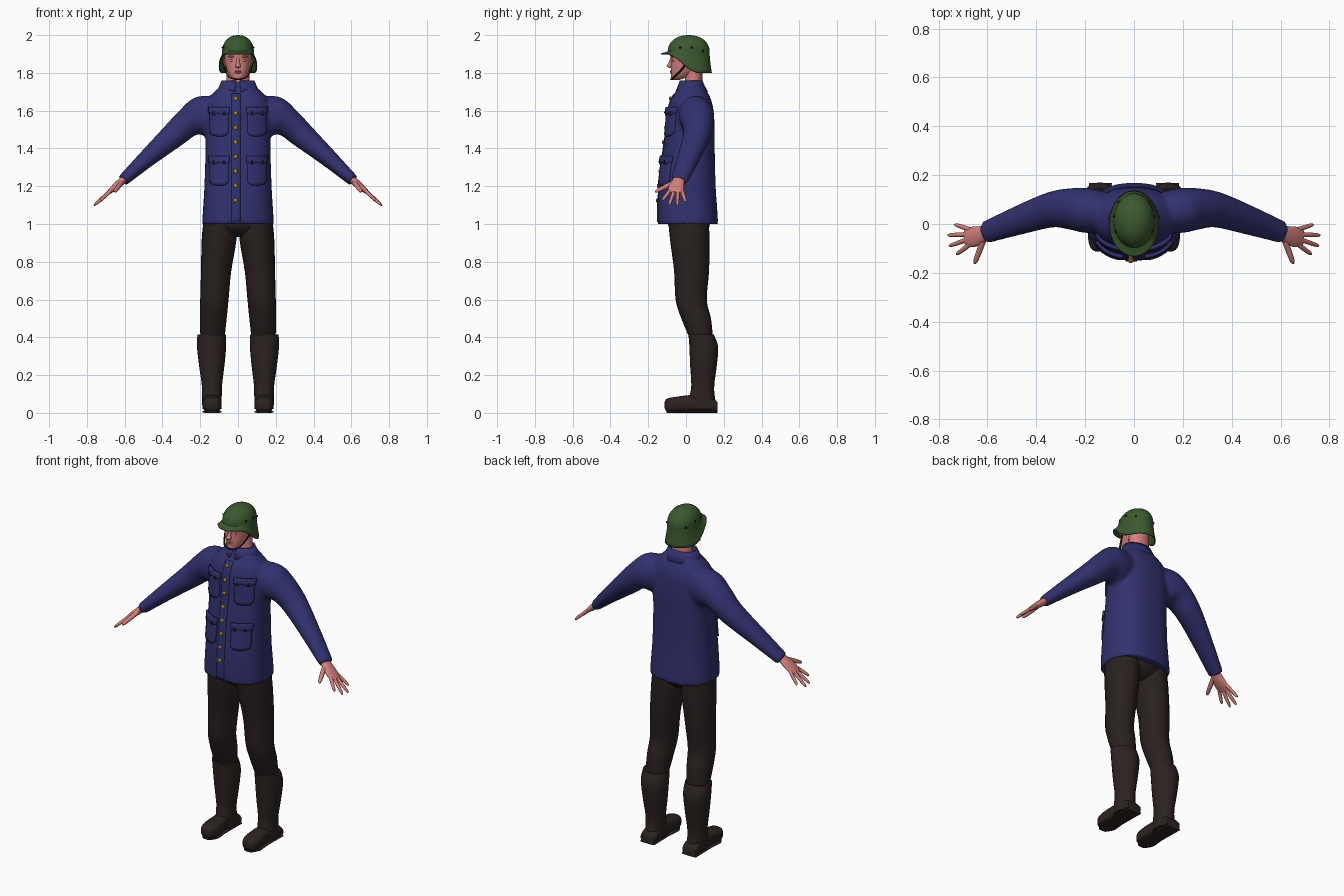
import bpy, bmesh, math
from mathutils import Vector, Matrix

if "Cube" in bpy.data.objects:
    bpy.data.objects.remove(bpy.data.objects["Cube"])

X, Y, Z = Vector((1, 0, 0)), Vector((0, 1, 0)), Vector((0, 0, 1))
SIDES = (("left", 1), ("right", -1))


def material(name, r, g, b):
    m = bpy.data.materials.new(name)
    m.use_nodes = True
    m.diffuse_color = (r, g, b, 1)
    m.node_tree.nodes["Principled BSDF"].inputs["Base Color"].default_value = (r, g, b, 1)
    return m


BLUE = material("blue cloth", .032, .031, .16)
BROWN = material("dark brown cloth", .022, .015, .014)
LEATHER = material("dark boot leather", .025, .017, .015)
SKIN = material("skin", .66, .22, .2)
GREEN = material("helmet green", .045, .1, .028)
GOLD = material("gold button", .42, .25, .01)
BLACK = material("black strap", .01, .008, .007)


def finish(name, bm, mat, angle=50):
    bmesh.ops.recalc_face_normals(bm, faces=bm.faces)
    me = bpy.data.meshes.new(name)
    bm.to_mesh(me)
    bm.free()
    me.materials.append(mat)
    me.shade_smooth()
    me.set_sharp_from_angle(angle=math.radians(angle))
    ob = bpy.data.objects.new(name, me)
    bpy.context.collection.objects.link(ob)
    return ob


def spline(pts, steps):
    # Catmull-Rom through the stations
    pts = [Vector(p) for p in pts]
    out = []
    for i in range(len(pts) - 1):
        a, b, c, d = pts[max(i - 1, 0)], pts[i], pts[i + 1], pts[min(i + 2, len(pts) - 1)]
        for k in range(steps):
            t = k / steps
            out.append(.5 * (2 * b + (c - a) * t + (2 * a - 5 * b + 4 * c - d) * t ** 2
                             + (3 * b - a - 3 * c + d) * t ** 3))
    return out + [pts[-1]]


def loft(bm, stations, frame=None, power=2, segs=24, steps=4, side=1):
    """Skin superellipse rings (x, y, z, half_u, half_v), capped at both ends."""
    st = spline(stations, steps)
    rings = []
    for i, s in enumerate(st):
        c = Vector(s[:3])
        if frame:
            u, v = frame
        else:
            t = (Vector(st[min(i + 1, len(st) - 1)][:3]) - Vector(st[max(i - 1, 0)][:3])).normalized()
            u = (Y - t * t.y).normalized()
            v = t.cross(u)
        ring = []
        for k in range(segs):
            a = math.tau * k / segs
            ca, sa = math.cos(a), math.sin(a)
            p = (c + u * s[3] * math.copysign(abs(ca) ** (2 / power), ca)
                 + v * s[4] * math.copysign(abs(sa) ** (2 / power), sa))
            ring.append(bm.verts.new((p.x * side, p.y, p.z)))
        rings.append(ring)
    for r, q in zip(rings, rings[1:]):
        for k in range(segs):
            j = (k + 1) % segs
            bm.faces.new((r[k], r[j], q[j], q[k]))
    bm.faces.new(rings[0])
    bm.faces.new(rings[-1])


def part(name, stations, mat, **kw):
    bm = bmesh.new()
    loft(bm, stations, **kw)
    return finish(name, bm, mat)


def ball(name, loc, size, mat):
    bm = bmesh.new()
    bmesh.ops.create_uvsphere(bm, u_segments=12, v_segments=8, radius=1,
                              matrix=Matrix.Translation(loc) @ Matrix.Diagonal((*size, 1)))
    return finish(name, bm, mat)


def upright(rows):
    # (z, x, rx, front y, back y) -> loft stations
    return [(x, (f + b) / 2, z, rx, (b - f) / 2) for z, x, rx, f, b in rows]


# Jacket: torso and sleeves fused into one smooth skin
TORSO = upright([(1.0, 0, .19, -.15, .17), (1.1, 0, .184, -.149, .164), (1.2, 0, .178, -.143, .157),
                 (1.4, 0, .172, -.12, .152), (1.5, 0, .175, -.105, .152), (1.6, 0, .172, -.097, .146),
                 (1.66, 0, .158, -.08, .132), (1.7, 0, .125, -.055, .112), (1.72, 0, .103, -.043, .1),
                 (1.75, 0, .085, -.032, .087)])
POWER = 2.4
SLEEVE = [(.08, .04, 1.58, .08, .09), (.19, .055, 1.57, .092, .108), (.26, .062, 1.54, .085, .08),
          (.34, .058, 1.47, .073, .068), (.472, .015, 1.355, .06, .049), (.61, -.035, 1.23, .046, .031)]
bm = bmesh.new()
loft(bm, TORSO, frame=(X, Y), power=POWER, segs=40)
for _, s in SIDES:
    loft(bm, SLEEVE, side=s, segs=28)
jacket = finish("jacket", bm, BLUE)
mod = jacket.modifiers.new("fuse", "REMESH")
mod.mode, mod.voxel_size, mod.use_smooth_shade = "VOXEL", .01, True
mod = jacket.modifiers.new("soften", "SMOOTH")
mod.factor, mod.iterations = .5, 5


def chest_y(x, z):
    # front surface of the torso
    a, b = next((p, q) for p, q in zip(TORSO, TORSO[1:]) if q[2] >= z or q is TORSO[-1])
    t = (z - a[2]) / (b[2] - a[2])
    cy, rx, ry = [a[i] + (b[i] - a[i]) * t for i in (1, 3, 4)]
    return cy - ry * max(0, 1 - min(1, abs(x) / rx) ** POWER) ** (1 / POWER)


def panel(name, x0, x1, z0, z1, lift, edge, nx=12, nz=8, thick=.014):
    """Cloth patch following the chest; edge(u) raises the lower hem."""
    bm = bmesh.new()
    grid = []
    for i in range(nx + 1):
        u = i / nx
        x, low = x0 + (x1 - x0) * u, z0 + edge(u)
        zs = [low + (z1 - low) * j / nz for j in range(nz + 1)]
        grid.append([bm.verts.new((x, chest_y(x, z) - lift, z)) for z in zs])
    for a, b in zip(grid, grid[1:]):
        for j in range(nz):
            bm.faces.new((a[j], b[j], b[j + 1], a[j + 1]))
    ob = finish(name, bm, BLUE)
    if ob.data.polygons[0].normal.y > 0:
        ob.data.flip_normals()
    mod = ob.modifiers.new("thickness", "SOLIDIFY")
    mod.thickness, mod.offset = thick, -1
    return ob


panel("button_placket", -.035, .012, 1.01, 1.69, .004, lambda u: 0, 4, 30, .01)
for i in range(8):
    z = 1.125 + i * .077
    ball(f"jacket_button_{i + 1}", (-.013, chest_y(-.013, z) - .006, z), (.011, .006, .011), GOLD)
for label, s in SIDES:
    for row, top in (("chest", 1.62), ("hip", 1.36)):
        panel(f"{label}_{row}_pocket", .052 * s, .152 * s, top - .155, top - .01, .011,
              lambda u: .02 * abs(2 * u - 1) ** 4)
        panel(f"{label}_{row}_pocket_flap", .046 * s, .158 * s, top - .045, top, .018,
              lambda u: .012 * abs(math.cos(math.tau * u)), 16, 4)
        for x in (.074, .13):
            ball(f"{label}_{row}_flap_button", (x * s, chest_y(x, top - .03) - .02, top - .03),
                 (.006, .005, .006), BLACK)

# Standing collar, open at the front
bm = bmesh.new()
rows = []
for z, rx, cy, ry in ((1.7, .115, .03, .086), (1.73, .1, .028, .072), (1.76, .086, .027, .06)):
    rows.append([bm.verts.new((rx * math.sin(a), cy - ry * math.cos(a), z))
                 for a in [.12 + (math.tau - .24) * k / 36 for k in range(37)]])
for r, q in zip(rows, rows[1:]):
    for k in range(36):
        bm.faces.new((r[k], r[k + 1], q[k + 1], q[k]))
collar = finish("collar", bm, BLUE)
collar.modifiers.new("thickness", "SOLIDIFY").thickness = .01

# Trousers, boots and hands
LEG = upright([(1.04, .095, .085, -.095, .12), (.92, .1, .092, -.085, .124), (.75, .116, .08, -.063, .122),
               (.6, .125, .075, -.055, .11), (.5, .131, .071, -.025, .132), (.4, .135, .064, .017, .143)])
SHAFT = upright([(.415, .14, .075, .013, .147), (.35, .14, .077, .018, .17), (.25, .139, .067, .022, .163),
                 (.15, .138, .054, .028, .15), (.09, .138, .052, .02, .152), (.02, .138, .051, .01, .165)])
FOOT = [(.138, -.113, .042, .018, .018), (.138, -.1, .042, .038, .034), (.138, -.06, .044, .05, .04),
        (.138, 0, .05, .047, .042), (.138, .06, .05, .044, .044), (.138, .14, .04, .048, .036),
        (.138, .168, .028, .045, .026)]
PALM = [(.585, -.033, 1.25, .03, .02), (.62, -.042, 1.222, .034, .02), (.655, -.052, 1.192, .042, .017),
        (.69, -.056, 1.163, .036, .01)]
FINGERS = {"little": ((.67, -.023, 1.18), (.735, -.002, 1.117)),
           "ring": ((.68, -.043, 1.172), (.763, -.046, 1.097)),
           "middle": ((.68, -.063, 1.172), (.757, -.09, 1.1)),
           "index": ((.67, -.082, 1.18), (.727, -.125, 1.125)),
           "thumb": ((.615, -.06, 1.222), (.653, -.163, 1.17))}
part("trouser_seat", upright([(1.06, 0, .16, -.1, .125), (.98, 0, .165, -.09, .122), (.93, 0, .07, -.03, .07)]),
     BROWN, frame=(X, Y))
for label, s in SIDES:
    part(f"{label}_trouser_leg", LEG, BROWN, frame=(X, Y), side=s)
    part(f"{label}_boot_shaft", SHAFT, LEATHER, frame=(X, Y), side=s)
    part(f"{label}_boot_foot", FOOT, LEATHER, frame=(X, Z), power=2.8, side=s)
    part(f"{label}_boot_sole", [(.138, -.104, .006, .024, .006), (.138, -.06, .006, .05, .006),
                                (.138, .02, .006, .045, .006), (.138, .168, .006, .047, .006)],
         LEATHER, frame=(X, Z), power=4, side=s)
    part(f"{label}_palm", PALM, SKIN, side=s)
    for finger, (a, b) in FINGERS.items():
        a, b = Vector(a), Vector(b)
        rad = .013 if finger == "thumb" else .01
        part(f"{label}_{finger}_finger",
             [(*a.lerp(b, t), rad * f, rad * f) for t, f in ((0, 1), (.5, .95), (.88, .75), (1, .25))],
             SKIN, segs=10, steps=3, side=s)

# Head and face
part("neck", upright([(1.7, 0, .066, -.01, .09), (1.78, 0, .06, -.005, .086), (1.86, 0, .062, -.01, .09)]),
     SKIN, frame=(X, Y))
part("head", upright([(1.763, 0, .018, -.07, -.035), (1.775, 0, .036, -.078, .0), (1.8, 0, .053, -.08, .05),
                      (1.83, 0, .064, -.08, .085), (1.865, 0, .07, -.08, .1), (1.91, 0, .072, -.084, .108),
                      (1.95, 0, .06, -.065, .085)]), SKIN, frame=(X, Y), power=2.2, segs=32)
part("nose", [(0, -.074, 1.88, .007, .008), (0, -.081, 1.855, .009, .011), (0, -.087, 1.836, .014, .016),
              (0, -.08, 1.826, .01, .008)], SKIN, frame=(X, Y), segs=14)
for name, z in (("upper_lip", 1.809), ("lower_lip", 1.802)):
    ball(name, (0, -.078, z), (.019, .007, .005), SKIN)
ball("chin", (0, -.068, 1.778), (.02, .013, .012), SKIN)
for label, s in SIDES:
    ball(f"{label}_eyelid", (.029 * s, -.068, 1.866), (.013, .007, .007), SKIN)
    ball(f"{label}_brow", (.03 * s, -.07, 1.887), (.022, .012, .006), SKIN)
    ball(f"{label}_ear", (.071 * s, .015, 1.85), (.008, .018, .028), SKIN)
    part(f"{label}_chin_strap", [(.08, .005, 1.855, .006, .003), (.068, -.028, 1.812, .006, .003),
                                 (.043, -.066, 1.775, .006, .003), (0, -.078, 1.764, .006, .003)],
         BLACK, segs=8, side=s)

# Helmet: dome with a flared rim, low at the neck and raised over the face
SEG = 48
bm = bmesh.new()
rows = []
for i in range(1, 17):
    ring = []
    for k in range(SEG):
        a = math.tau * k / SEG
        if i <= 10:
            p = math.pi / 2 * i / 10
            f, z, rx, cy, ry = math.sin(p) ** .9, 1.915 + .085 * math.cos(p), .084, .014, .111
        else:
            t = (i - 10) / 6
            w = min(1, max(0, ((1 - math.cos(a)) / 2 - .1) / .65))
            rim = 1.903 - .103 * w * w * (3 - 2 * w)
            f, z = 1, 1.915 + (rim - 1.915) * t
            rx, cy, ry = .084 + .018 * t ** 1.5, .014 - .012 * t, .111 + .024 * t ** 1.3
        ring.append(bm.verts.new((rx * f * math.sin(a), cy - ry * f * math.cos(a), z)))
    rows.append(ring)
top = bm.verts.new((0, .014, 2))
for k in range(SEG):
    j = (k + 1) % SEG
    bm.faces.new((top, rows[0][k], rows[0][j]))
    for r, q in zip(rows, rows[1:]):
        bm.faces.new((r[k], q[k], q[j], r[j]))
helmet = finish("helmet", bm, GREEN)
mod = helmet.modifiers.new("thickness", "SOLIDIFY")
mod.thickness, mod.offset = .006, -1
for label, s in SIDES:
    for i, (x, y, z) in enumerate(((.075, -.03, 1.935), (.081, .03, 1.935), (.062, .09, 1.915))):
        ball(f"{label}_helmet_rivet_{i + 1}", (x * s, y, z), (.006, .006, .006), BLACK)
